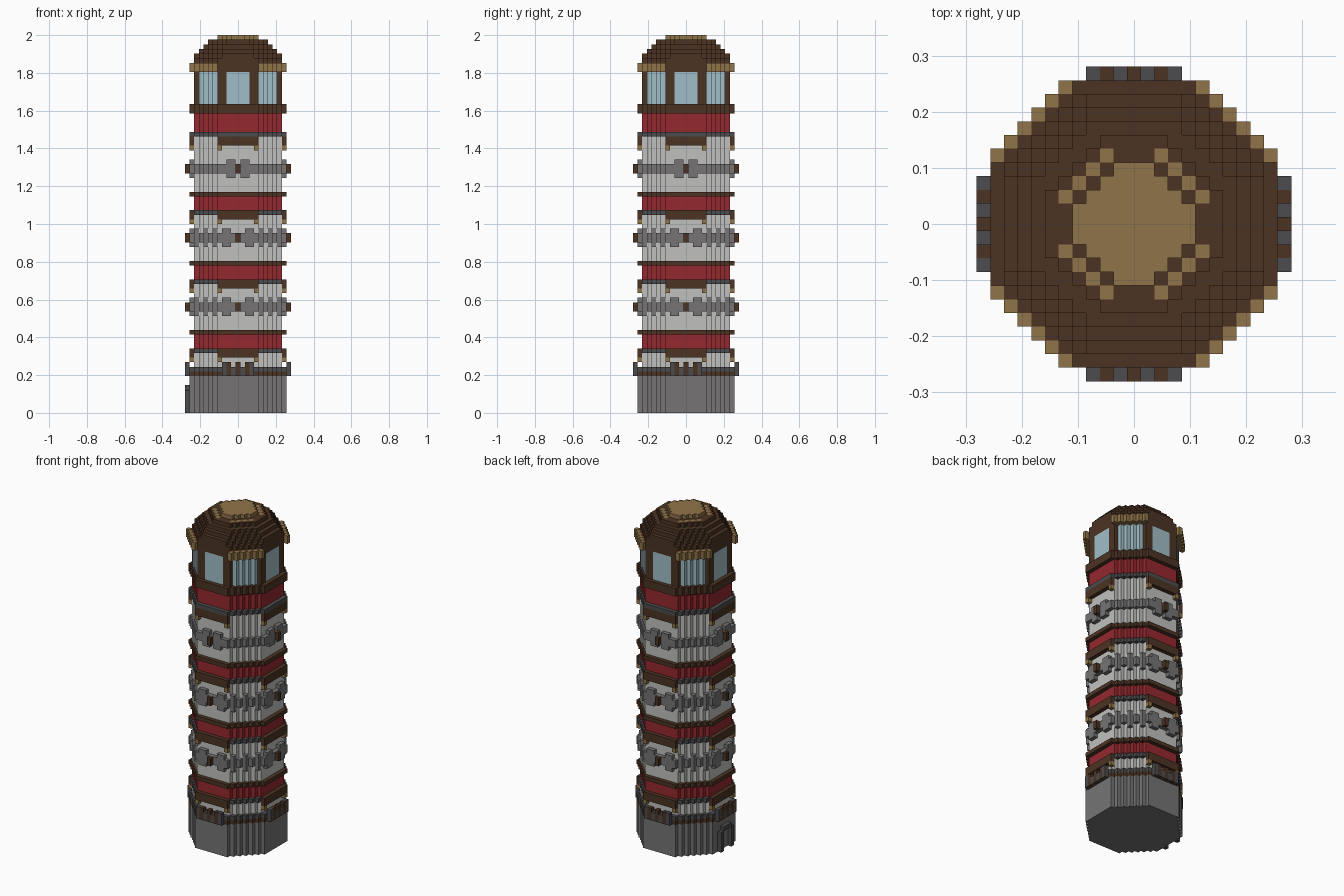
import bpy, bmesh

if "Cube" in bpy.data.objects:
    bpy.data.objects.remove(bpy.data.objects["Cube"])

U = 2 / 82  # edge of one building block


def material(name, *rgb):
    lin = [((c / 255 + 0.055) / 1.055) ** 2.4 for c in rgb] + [1]
    m = bpy.data.materials.new(name)
    m.use_nodes = True
    m.diffuse_color = lin
    m.node_tree.nodes["Principled BSDF"].inputs["Base Color"].default_value = lin
    return m


STONE = material("grey stone", 118, 116, 117)
DARK = material("dark stone", 76, 76, 78)
WHITE = material("white plaster", 192, 192, 190)
RED = material("red plaster", 148, 40, 46)
WOOD = material("dark wood", 76, 52, 35)
TAN = material("light wood", 144, 116, 72)
GLASS = material("pale glass", 160, 190, 198)
DIRS = [(1, 0), (0, 1), (-1, 0), (0, -1)]


def octagon(r, s):
    """Grid cells of a stepped octagon: half width r, cut corners at |x|+|y| = s."""
    span = range(-r, r + 1)
    return {(x, y) for x in span for y in span if abs(x) + abs(y) <= s}


def blocks(name, cells, low, high, mat):
    """Extrude a set of grid cells between two rows, without inner walls."""
    bm = bmesh.new()
    z0, z1 = low * U, high * U

    def quad(pts):
        bm.faces.new([bm.verts.new(p) for p in pts])

    for x, y in sorted(cells):
        ring = [((x + a) * U, (y + b) * U)
                for a, b in ((-.5, -.5), (.5, -.5), (.5, .5), (-.5, .5))]
        quad([(*p, z1) for p in ring])
        quad([(*p, z0) for p in reversed(ring)])
        for k, (dx, dy) in enumerate(((0, -1), (1, 0), (0, 1), (-1, 0))):
            if (x + dx, y + dy) not in cells:
                p, q = ring[k], ring[(k + 1) % 4]
                quad([(*p, z0), (*q, z0), (*q, z1), (*p, z1)])
    bmesh.ops.remove_doubles(bm, verts=bm.verts, dist=U / 100)
    me = bpy.data.meshes.new(name)
    bm.to_mesh(me)
    bm.free()
    me.materials.append(mat)
    ob = bpy.data.objects.new(name, me)
    bpy.context.collection.objects.link(ob)
    return ob


def sides(r, offsets):
    """Cells at distance r on all four flat sides, at the given offsets."""
    return {(dx * r - dy * o, dy * r + dx * o)
            for dx, dy in DIRS for i in offsets for o in (i, -i)}


WALL, WIDE = octagon(9, 13), octagon(10, 14)
SKIN = WIDE - WALL
FLAT = {c for c in SKIN if max(map(abs, c)) == 10}
DIAGONAL = SKIN - FLAT

# Base with its stone ledge and wooden crenels
blocks("base", WIDE, 0, 8, STONE)
blocks("base_trim_lower", WIDE, 8, 9, WOOD)
blocks("base_trim_upper", WIDE, 9, 10, DARK)
blocks("ledge_ends", sides(11, [3]), 8, 11, DARK)
blocks("ledge_gaps", sides(11, [1]), 8, 10, DARK)
blocks("ledge_teeth", sides(11, [0, 2]), 8, 11, WOOD)

# Arched doorway on one side
blocks("door_posts", {(-11, -2), (-11, 2)}, 0, 5, DARK)
blocks("door_lintel", {(-11, y) for y in range(-1, 2)}, 5, 6, DARK)

# Wall bands from bottom to top
for low, high, mat in ((10, 14, WHITE), (14, 18, RED), (18, 29, WHITE),
                       (29, 33, RED), (33, 44, WHITE), (44, 48, RED),
                       (48, 60, WHITE), (60, 66, RED)):
    blocks("wall_band", WALL, low, high, mat)

# Balcony ledges with braces, and wooden belts above the red bands
for z in (12, 27, 42):
    blocks("balcony_beam", FLAT, z, z + 1, WOOD)
    blocks("balcony_side", FLAT, z + 1, z + 2, WOOD)
    blocks("balcony_corner", DIAGONAL, z + 1, z + 2, DARK)
    blocks("balcony_brace", sides(10, [4]), z - 1, z, TAN)
    blocks("wood_belt", SKIN, z + 5, z + 6, WOOD)
blocks("top_balcony_beam", FLAT, 58, 60, WOOD)
blocks("top_balcony_floor", SKIN, 60, 61, DARK)
blocks("top_balcony_brace", sides(10, [4]), 57, 58, TAN)

# Window belts: stone courses, taller blocks and wooden shutters
TALL = sides(10, [2, 3]) | {c for c in DIAGONAL if sum(map(abs, c)) == 14
                            and abs(c[0]) % 2}
for z in (22, 37):
    blocks("stone_course", SKIN - TALL, z, z + 2, STONE)
    blocks("tall_block", TALL, z - 1, z + 3, STONE)
    blocks("shutter", sides(11, [0]), z, z + 2, WOOD)
blocks("top_stone_course", SKIN, 52, 54, STONE)
for z in (51, 54):
    blocks("top_window_trim", sides(10, [1, 2]), z, z + 1, STONE)
blocks("top_shutter", sides(11, [0]), 52, 54, WOOD)

# Lantern room: glass panes between corner posts
blocks("lantern_sill", WIDE, 65, 67, WOOD)
POSTS = sides(9, [3, 4])
blocks("lantern_glass", WALL - POSTS, 67, 74, GLASS)
blocks("lantern_posts", POSTS, 67, 74, WOOD)

# Eaves on the slanted sides
blocks("eaves", octagon(10, 15) - octagon(10, 14), 74, 76, TAN)
blocks("eaves_underside", DIAGONAL, 74, 75, TAN)
blocks("roof_plate", WALL, 74, 75, WOOD)

# Stepped roof
for z, (r, s) in enumerate(((9, 14), (9, 13), (9, 12), (8, 11), (7, 10)), 75):
    blocks("roof_step", octagon(r, s), z, z + 1, WOOD)
CHAIN = octagon(5, 7) - octagon(5, 6)
blocks("roof_inlay", CHAIN, 80, 81, TAN)
blocks("roof_top_step", octagon(6, 8) - CHAIN, 80, 81, WOOD)
blocks("roof_cap", octagon(4, 5), 81, 82, TAN)
